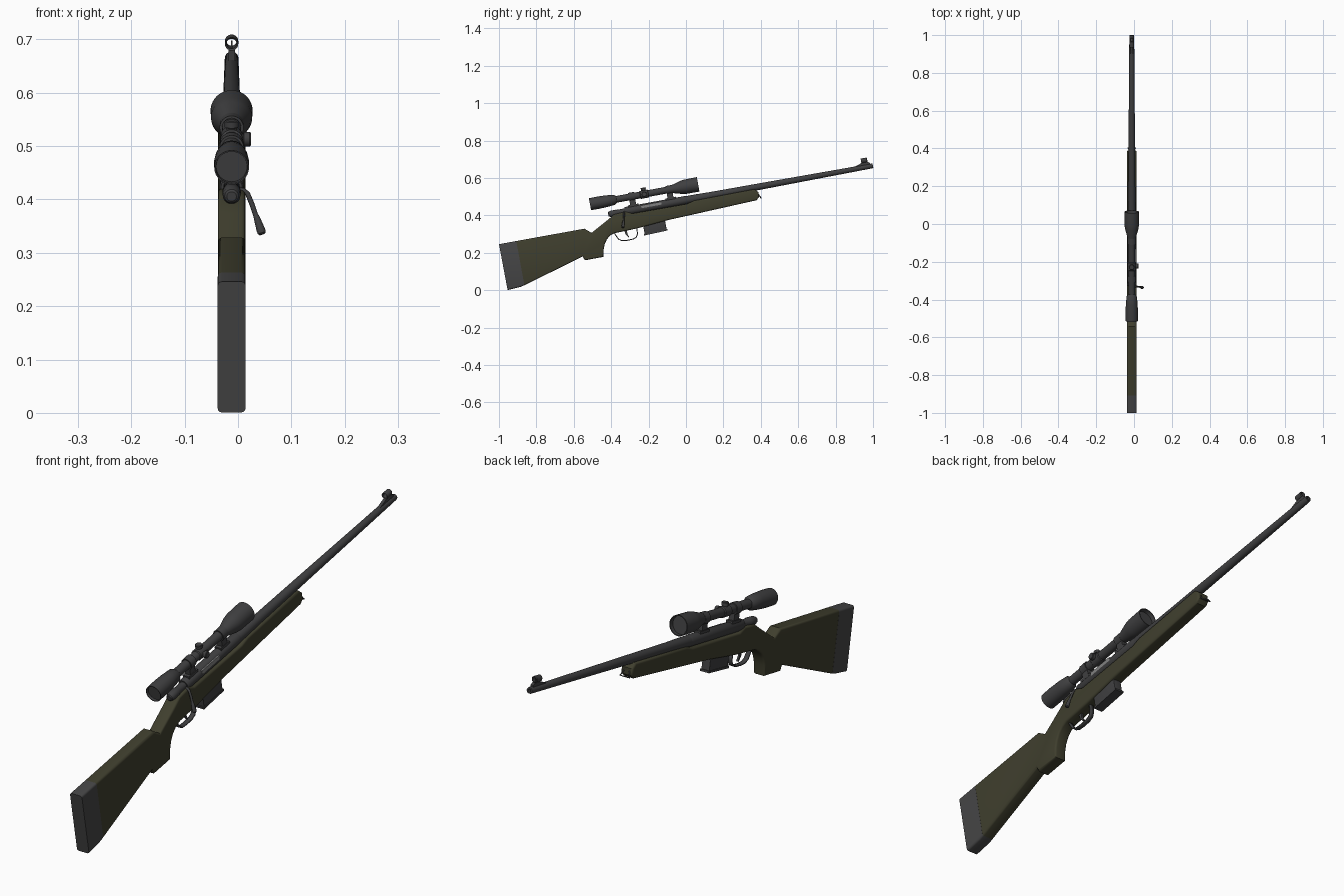
import bpy, bmesh, math
from mathutils import Matrix, Vector

if "Cube" in bpy.data.objects:
    bpy.data.objects.remove(bpy.data.objects["Cube"])

# Built level (y along the barrel, z up), then tilted as a whole
ROOT = Matrix.Translation((-0.012, 0, 0)) @ Matrix.Rotation(math.radians(10.4), 4, 'X')
BORE, SIGHT = 0.474, 0.545          # heights of barrel axis and scope axis


def material(name, rgb):
    m = bpy.data.materials.new(name)
    m.diffuse_color = (*rgb, 1)
    m.use_nodes = True
    m.node_tree.nodes["Principled BSDF"].inputs["Base Color"].default_value = m.diffuse_color
    return m


OLIVE = material("olive stock", (0.050, 0.049, 0.027))
METAL = material("gunmetal", (0.050, 0.050, 0.052))
RUBBER = material("grey rubber", (0.060, 0.060, 0.061))
STEEL = material("bright steel", (0.22, 0.22, 0.22))


def finish(name, bm, mat, angle=35):
    bmesh.ops.recalc_face_normals(bm, faces=bm.faces[:])
    me = bpy.data.meshes.new(name)
    bm.to_mesh(me)
    bm.free()
    me.shade_smooth()
    me.set_sharp_from_angle(angle=math.radians(angle))
    me.materials.append(mat)
    ob = bpy.data.objects.new(name, me)
    bpy.context.collection.objects.link(ob)
    ob.matrix_world = ROOT
    return ob


def lathe(name, profile, origin, mat, axis='Y', sides=32):
    """Turn (distance, radius) pairs around an axis through origin."""
    rot = {'Y': Matrix.Rotation(-math.pi / 2, 4, 'X'),
           'X': Matrix.Rotation(math.pi / 2, 4, 'Y'), 'Z': Matrix()}[axis]
    bm = bmesh.new()
    rings = []
    for d, r in profile:
        rings.append([bm.verts.new((r * math.cos(2 * math.pi * i / sides),
                                    r * math.sin(2 * math.pi * i / sides), d))
                      for i in range(sides)])
    for a, b in zip(rings, rings[1:]):
        for i in range(sides):
            j = (i + 1) % sides
            bm.faces.new((a[i], a[j], b[j], b[i]))
    bm.faces.new(rings[0])
    bm.faces.new(rings[-1])
    bm.transform(Matrix.Translation(origin) @ rot)
    return finish(name, bm, mat)


def slab(name, outline, half, mat, bevel=0.0, x=0.0, skip=0.1):
    """Extrude a side outline across x; round the rims except long upright ones."""
    bm = bmesh.new()
    f = bm.faces.new([bm.verts.new((x - half, y, z)) for y, z in outline])
    ext = bmesh.ops.extrude_face_region(bm, geom=[f])
    bmesh.ops.translate(bm, vec=(2 * half, 0, 0),
                        verts=[v for v in ext["geom"] if isinstance(v, bmesh.types.BMVert)])
    if bevel:
        rim = []
        for e in bm.edges:
            d = e.verts[1].co - e.verts[0].co
            if abs(d.x) < 1e-6 and not (abs(d.z) > skip and abs(d.y) < 0.03):
                rim.append(e)
        bmesh.ops.bevel(bm, geom=rim, offset=bevel, segments=3, profile=0.5,
                        affect='EDGES', clamp_overlap=True)
    return finish(name, bm, mat)


def wire(name, points, radius, mat, closed=False):
    cu = bpy.data.curves.new(name, 'CURVE')
    cu.dimensions = '3D'
    cu.bevel_depth = radius
    cu.bevel_resolution = 3
    cu.use_fill_caps = True
    sp = cu.splines.new('POLY')
    sp.points.add(len(points) - 1)
    for p, co in zip(sp.points, points):
        p.co = (*co, 1)
    sp.use_cyclic_u = closed
    cu.materials.append(mat)
    ob = bpy.data.objects.new(name, cu)
    bpy.context.collection.objects.link(ob)
    ob.matrix_world = ROOT
    return ob


# Stock with pistol grip and fore-end, and the butt pad
slab("stock", [(-0.845, 0.4225), (-0.475, 0.4215), (-0.441, 0.393), (-0.3456, 0.444),
               (-0.305, 0.468), (-0.24, 0.472), (-0.21, 0.455), (0.09, 0.453),
               (0.13, 0.463), (0.4575, 0.465), (0.476, 0.445), (0.473, 0.418),
               (0.4576, 0.405), (-0.03, 0.386), (-0.20, 0.372), (-0.319, 0.369),
               (-0.345, 0.361), (-0.365, 0.346), (-0.382, 0.323), (-0.393, 0.296),
               (-0.402, 0.255), (-0.503, 0.255), (-0.511, 0.277), (-0.845, 0.182)],
     0.0258, OLIVE, 0.008)
slab("butt_pad", [(-0.939, 0.4225), (-0.845, 0.4225), (-0.845, 0.182),
                  (-0.868, 0.177), (-0.938, 0.173)], 0.0262, RUBBER, 0.008)

# Barrel, receiver and bolt
lathe("barrel", [(0.08, 0.021), (0.14, 0.021), (0.22, 0.019), (0.48, 0.0175), (1.098, 0.0128),
                 (1.103, 0.0115), (1.103, 0.006), (1.08, 0.006)], (0, 0, BORE), METAL)
lathe("receiver", [(-0.245, 0.020), (-0.24, 0.0225), (0.085, 0.0225), (0.095, 0.021)],
      (0, 0, BORE), METAL)
lathe("bolt_shroud", [(-0.336, 0.009), (-0.333, 0.013), (-0.322, 0.0165), (-0.29, 0.0175),
                      (-0.286, 0.0155), (-0.24, 0.0155)], (0, 0, BORE), METAL)
slab("ejection_port_bolt", [(-0.155, 0.474), (-0.045, 0.474), (-0.045, 0.489), (-0.155, 0.489)],
     0.004, STEEL, x=0.0185)
wire("bolt_handle", [(0.0, -0.25, 0.472), (0.022, -0.25, 0.470), (0.030, -0.252, 0.464),
                     (0.038, -0.256, 0.445), (0.046, -0.262, 0.422)], 0.0048, METAL)
knob = lathe("bolt_knob", [(-0.020, 0.004), (-0.012, 0.0058), (0.012, 0.0082), (0.018, 0.0078),
                           (0.021, 0.005)], (0, 0, 0), METAL, 'Z', 20)
down = Vector((0.011, -0.008, -0.032))
knob.matrix_world = ROOT @ Matrix.Translation((0.051, -0.266, 0.409)) \
    @ down.to_track_quat('Z', 'Y').to_matrix().to_4x4()

# Magazine with base plate
slab("magazine", [(-0.163, 0.336), (-0.043, 0.338), (-0.043, 0.40), (-0.163, 0.40)],
     0.018, METAL, 0.003)
slab("magazine_base", [(-0.167, 0.328), (-0.039, 0.332), (-0.039, 0.340), (-0.167, 0.337)],
     0.0195, METAL)

# Trigger guard as a thickened strip, and the trigger
bm = bmesh.new()
rows = [[bm.verts.new((s * 0.009, y, z)) for s in (-1, 1)] for y, z in
        [(-0.322, 0.372), (-0.314, 0.350), (-0.304, 0.332), (-0.288, 0.322), (-0.262, 0.319),
         (-0.228, 0.320), (-0.210, 0.327), (-0.201, 0.342), (-0.198, 0.376)]]
for a, b in zip(rows, rows[1:]):
    bm.faces.new((a[0], a[1], b[1], b[0]))
guard = finish("trigger_guard", bm, METAL)
mod = guard.modifiers.new("thickness", 'SOLIDIFY')
mod.thickness = 0.005
mod.offset = 0
slab("trigger", [(-0.268, 0.376), (-0.252, 0.376), (-0.254, 0.352), (-0.246, 0.334),
                 (-0.251, 0.332), (-0.263, 0.350)], 0.004, METAL)

# Scope: body, rings on pillars, adjustment turrets
lathe("scope", [(-0.412, 0.0), (-0.412, 0.029), (-0.422, 0.030), (-0.422, 0.0325), (-0.375, 0.033),
                (-0.330, 0.031), (-0.290, 0.027), (-0.278, 0.018), (0.0, 0.018), (0.03, 0.023),
                (0.072, 0.035), (0.095, 0.0385), (0.166, 0.0395), (0.166, 0.036),
                (0.150, 0.035), (0.150, 0.0)], (0, 0, SIGHT), METAL, sides=40)
for label, y in (("rear", -0.195), ("front", 0.008)):
    lathe(label + "_scope_ring", [(-0.016, 0.018), (-0.016, 0.0225), (0.016, 0.0225), (0.016, 0.018)],
          (0, y, SIGHT), METAL)
    slab(label + "_scope_mount", [(y - 0.016, 0.485), (y + 0.016, 0.485),
                                  (y + 0.016, 0.530), (y - 0.016, 0.530)], 0.012, METAL)
    slab(label + "_mount_base", [(y - 0.028, 0.482), (y + 0.028, 0.482),
                                 (y + 0.028, 0.502), (y - 0.028, 0.502)], 0.014, METAL)
lathe("turret_collar", [(-0.023, 0.018), (-0.020, 0.0215), (0.020, 0.0215), (0.023, 0.018)],
      (0, -0.127, SIGHT), METAL)
turret = [(0.0, 0.010), (0.022, 0.010), (0.023, 0.0135), (0.034, 0.0135), (0.036, 0.012)]
lathe("elevation_turret", turret, (0, -0.127, SIGHT), METAL, 'Z', 24)
lathe("windage_turret", turret, (0, -0.127, SIGHT), METAL, 'X', 24)

# Front sight: ramp, blade and hood
slab("sight_ramp", [(0.985, 0.480), (1.090, 0.480), (1.090, 0.492), (1.080, 0.499),
                    (1.045, 0.499)], 0.006, METAL)
slab("sight_blade", [(1.056, 0.497), (1.070, 0.497), (1.068, 0.514), (1.062, 0.514)], 0.0015, METAL)
hood = lathe("sight_hood", [(-0.014, 0.0095), (-0.017, 0.0125), (0.014, 0.0125), (0.017, 0.0095)],
             (0, 1.062, 0.511), METAL, sides=24)
bm = bmesh.new()
bm.from_mesh(hood.data)
caps = [f for f in bm.faces if len(f.verts) > 4]
loops = [list(f.verts) for f in caps]
bmesh.ops.delete(bm, geom=caps, context='FACES_ONLY')
bmesh.ops.bridge_loops(bm, edges=[e for e in bm.edges if e.is_boundary])
bm.to_mesh(hood.data)
bm.free()

# Sling swivel at the fore-end tip
wire("sling_swivel", [(-0.008, 0.470, 0.440), (-0.020, 0.484, 0.412), (0.020, 0.484, 0.412),
                      (0.008, 0.470, 0.440)], 0.003, METAL, True)
